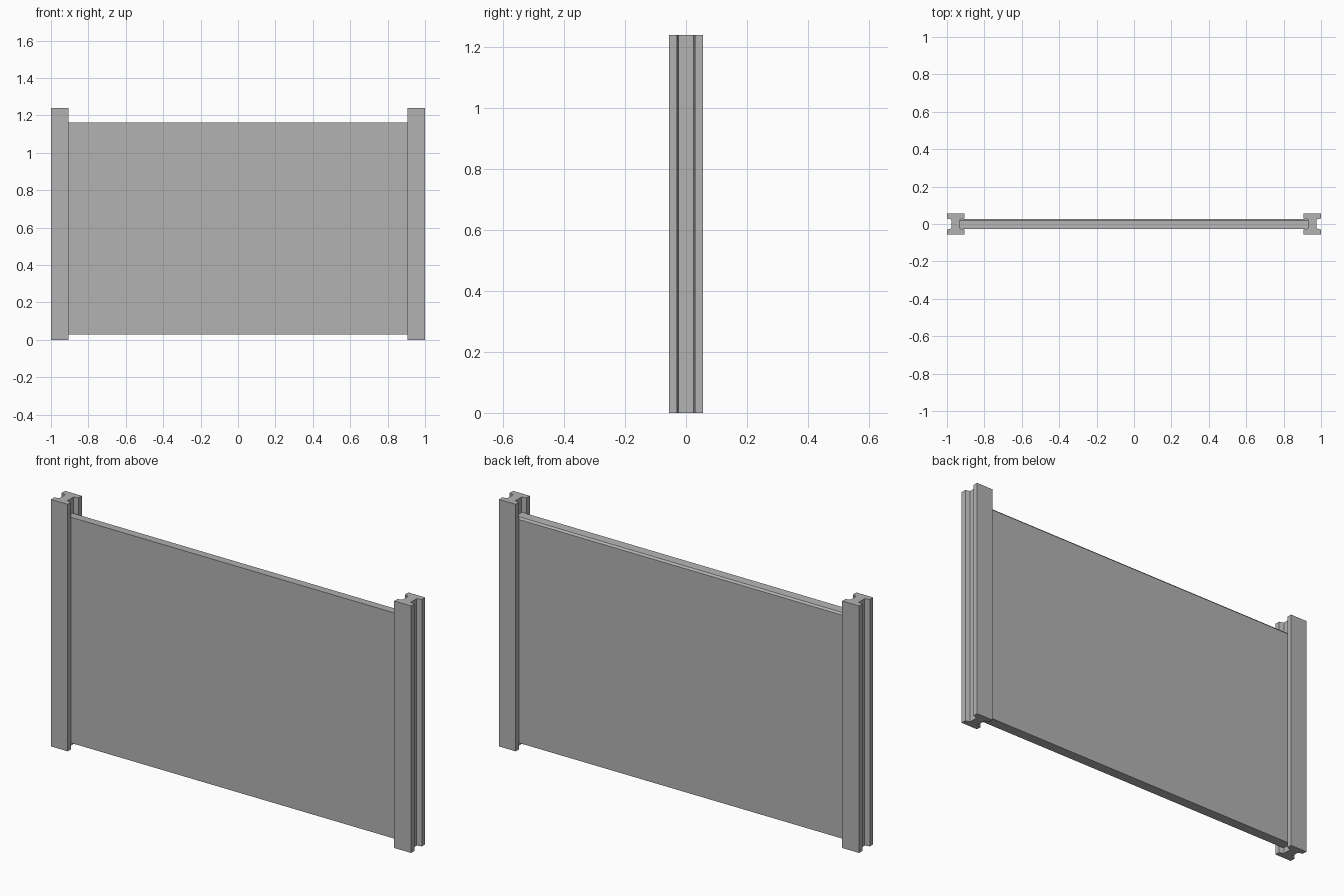
import bpy
import bmesh
from mathutils import Vector

cube = bpy.data.objects.get("Cube")
if cube:
    bpy.data.objects.remove(cube, do_unlink=True)

# One plain grey for the whole model
grey = bpy.data.materials.new("concrete grey")
grey.use_nodes = True
grey.diffuse_color = (0.45, 0.45, 0.45, 1)
bsdf = next(n for n in grey.node_tree.nodes if n.type == 'BSDF_PRINCIPLED')
bsdf.inputs["Base Color"].default_value = grey.diffuse_color


def extrude_profile(name, points, direction):
    """Fill a closed outline and extrude it along a direction."""
    bm = bmesh.new()
    face = bm.faces.new([bm.verts.new(p) for p in points])
    result = bmesh.ops.extrude_face_region(bm, geom=[face])
    verts = [g for g in result["geom"] if isinstance(g, bmesh.types.BMVert)]
    bmesh.ops.translate(bm, verts=verts, vec=Vector(direction))
    bmesh.ops.recalc_face_normals(bm, faces=bm.faces)
    mesh = bpy.data.meshes.new(name)
    bm.to_mesh(mesh)
    bm.free()
    mesh.materials.append(grey)
    obj = bpy.data.objects.new(name, mesh)
    bpy.context.collection.objects.link(obj)
    return obj


# Slotted posts: H-shaped section with slightly flared slots
half_depth, height = 0.056, 1.24
inner, web_in, web_out, outer = 0.907, 0.93, 0.976, 1.0
lip, floor = 0.03, 0.024
back_half = [(inner, lip), (inner, half_depth), (outer, half_depth),
             (outer, lip), (web_out, floor)]
section = [(web_in, floor)] + back_half
section += [(x, -y) for x, y in reversed(section)]
for name, side in (("left_post", 1), ("right_post", -1)):
    extrude_profile(name, [(side * x, y, 0) for x, y in section], (0, 0, height))

# Wall panel held between the posts, with its upper back edge eased
panel_section = [(-0.026, 0.03), (0.026, 0.03), (0.026, 1.152),
                 (0.018, 1.161), (-0.026, 1.163)]
extrude_profile("wall_panel", [(-web_in, y, z) for y, z in panel_section],
                (2 * web_in, 0, 0))
